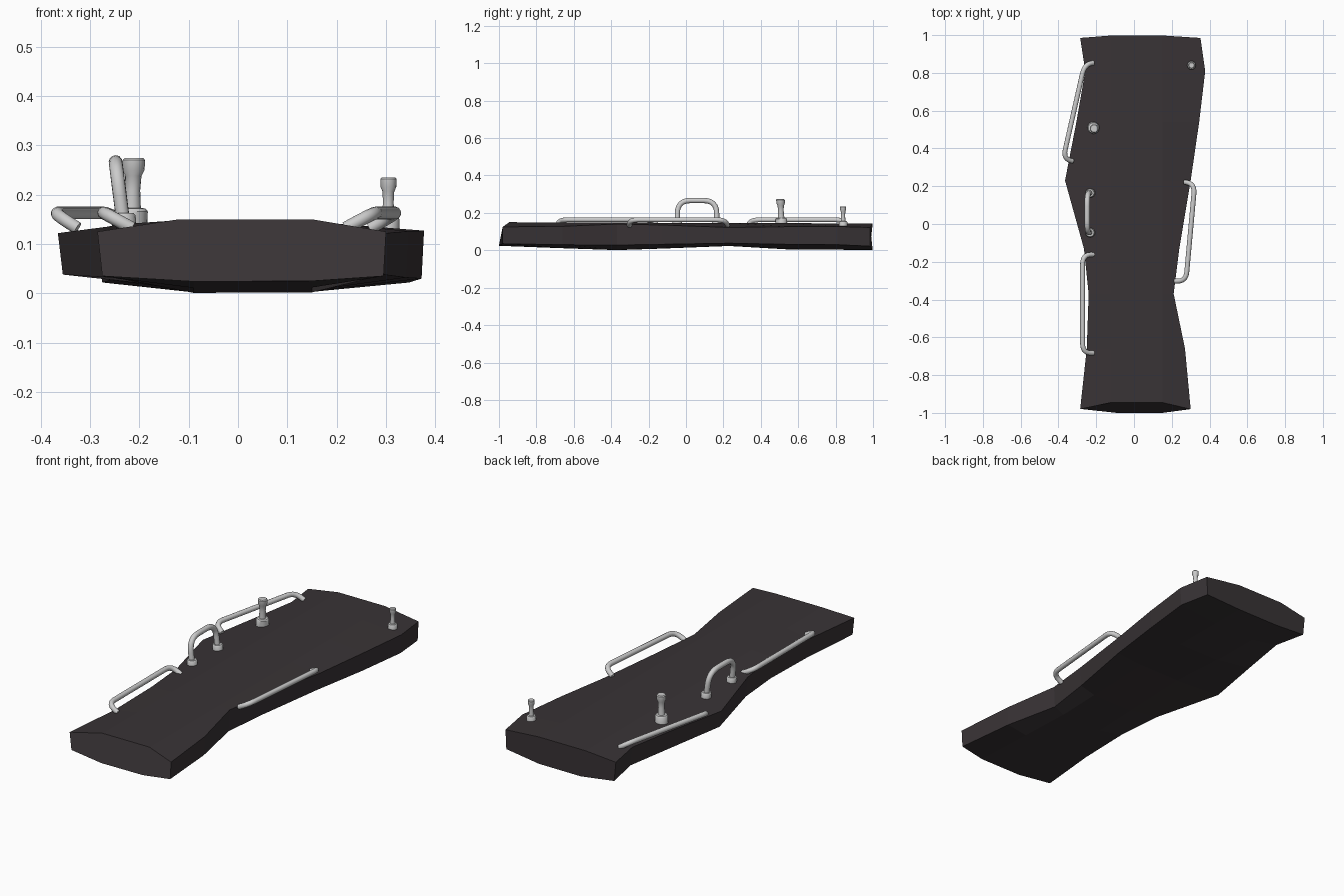
import bpy, bmesh, math
from mathutils import Vector

if "Cube" in bpy.data.objects:
    bpy.data.objects.remove(bpy.data.objects["Cube"])

dark = bpy.data.materials.new("dark_shell")
dark.diffuse_color = (0.04, 0.033, 0.036, 1)
dark.use_nodes = True
dark.node_tree.nodes["Principled BSDF"].inputs["Base Color"].default_value = dark.diffuse_color


def make_object(name, bm):
    bmesh.ops.recalc_face_normals(bm, faces=bm.faces)
    me = bpy.data.meshes.new(name)
    bm.to_mesh(me)
    bm.free()
    ob = bpy.data.objects.new(name, me)
    bpy.context.collection.objects.link(ob)
    return ob


def smooth(ob):
    bpy.ops.object.select_all(action='DESELECT')
    ob.select_set(True)
    bpy.context.view_layer.objects.active = ob
    bpy.ops.object.shade_smooth_by_angle(angle=math.radians(40))


def loft(bm, rings):
    # Join closed rings of points and cap both ends
    vs = [[bm.verts.new(p) for p in r] for r in rings]
    n = len(vs[0])
    for a, b in zip(vs, vs[1:]):
        for i in range(n):
            j = (i + 1) % n
            bm.faces.new((a[i], a[j], b[j], b[i]))
    bm.faces.new(vs[0])
    bm.faces.new(vs[-1])


# Slab: y, left x, right x, edge top z, crown z, edge bottom z, keel z
sections = [
    (-0.98, -0.285, 0.30, 0.125, 0.150, 0.035, 0.025),
    (-0.66, -0.250, 0.27, 0.128, 0.149, 0.030, 0.012),
    (-0.37, -0.240, 0.21, 0.140, 0.148, 0.028, 0.002),
    (-0.13, -0.265, 0.24, 0.135, 0.147, 0.032, 0.010),
    (0.23, -0.365, 0.30, 0.122, 0.146, 0.038, 0.024),
    (0.54, -0.305, 0.345, 0.126, 0.145, 0.032, 0.006),
    (0.81, -0.258, 0.377, 0.127, 0.144, 0.030, 0.004),
    (0.985, -0.285, 0.352, 0.122, 0.143, 0.022, 0.003),
]
rings = []
for k, (y, l, r, et, ct, eb, cb) in enumerate(sections):
    bow_t = 0.035 if k == 0 else 0.013 if k == 7 else 0
    bow_b = -0.02 if k == 0 else 0.013 if k == 7 else 0
    rings.append([(l, y, et), (-0.12, y + bow_t, ct), (0.15, y + bow_t, ct),
                  (r, y, et), (r - 0.005, y, eb), (0.15, y + bow_b, cb),
                  (-0.09, y + bow_b, cb - 0.001), (l + 0.01, y, eb)])
bm = bmesh.new()
loft(bm, rings)
slab = make_object("slab", bm)
slab.data.materials.append(dark)


def rounded(pts, rad, steps=6):
    # Replace inner corners with smooth bends
    pts = [Vector(p) for p in pts]
    out = [pts[0]]
    for a, b, c in zip(pts, pts[1:], pts[2:]):
        p = b + (a - b).normalized() * min(rad, (a - b).length * 0.8)
        q = b + (c - b).normalized() * min(rad, (c - b).length * 0.8)
        for i in range(steps + 1):
            t = i / steps
            out.append(p * (1 - t) ** 2 + b * 2 * t * (1 - t) + q * t * t)
    return out + [pts[-1]]


def tube(name, pts, rad, bend, sides=12):
    path = rounded(pts, bend)
    normal = (path[1] - path[0]).orthogonal()
    rings = []
    for i, p in enumerate(path):
        d = (path[min(i + 1, len(path) - 1)] - path[max(i - 1, 0)]).normalized()
        normal = (normal - d * normal.dot(d)).normalized()
        side = d.cross(normal)
        rings.append([p + rad * (math.cos(a) * normal + math.sin(a) * side)
                      for a in (2 * math.pi * s / sides for s in range(sides))])
    bm = bmesh.new()
    loft(bm, rings)
    smooth(make_object(name, bm))


def lathe(name, base, top, profile, sides=16):
    # Turned part leaning from base to top; profile holds radius and height share
    base, top = Vector(base), Vector(top)
    bm = bmesh.new()
    loft(bm, [[base.lerp(top, h) + Vector((r * math.cos(a), r * math.sin(a), 0))
               for a in (2 * math.pi * s / sides for s in range(sides))]
              for r, h in profile])
    smooth(make_object(name, bm))


# Long grab rails along the sides
rails = {
    "left_rear_rail": [(-0.215, 0.853), (-0.262, 0.845), (-0.375, 0.345), (-0.325, 0.333)],
    "left_front_rail": [(-0.215, -0.162), (-0.272, -0.162), (-0.272, -0.683), (-0.215, -0.683)],
    "right_rail": [(0.268, 0.222), (0.322, 0.212), (0.275, -0.303), (0.218, -0.302)],
}
for name, pts in rails.items():
    zs = (0.132, 0.163, 0.163, 0.132)
    tube(name, [(x, y, z) for (x, y), z in zip(pts, zs)], 0.013, 0.05)

# Upright arch handle with a collar at each foot
tube("arch_handle", [(-0.232, -0.046, 0.14), (-0.248, -0.046, 0.266),
                     (-0.248, 0.164, 0.266), (-0.232, 0.164, 0.14)], 0.014, 0.07)
for y, name in ((-0.046, "front"), (0.164, "rear")):
    lathe(name + "_arch_collar", (-0.23, y, 0.13), (-0.233, y, 0.163),
          [(0.025, 0), (0.025, 0.85), (0.021, 1)])

# Two flared posts
post = [(1, 0), (1, 0.25), (0.85, 0.29), (0.55, 0.3), (0.47, 0.55), (0.52, 0.75),
        (0.7, 0.83), (0.72, 0.97), (0.6, 1)]
lathe("large_post", (-0.216, 0.51, 0.13), (-0.211, 0.505, 0.274),
      [(r * 0.032, h) for r, h in post])
lathe("small_post", (0.304, 0.84, 0.122), (0.305, 0.84, 0.235),
      [(r * 0.023, h) for r, h in post])
